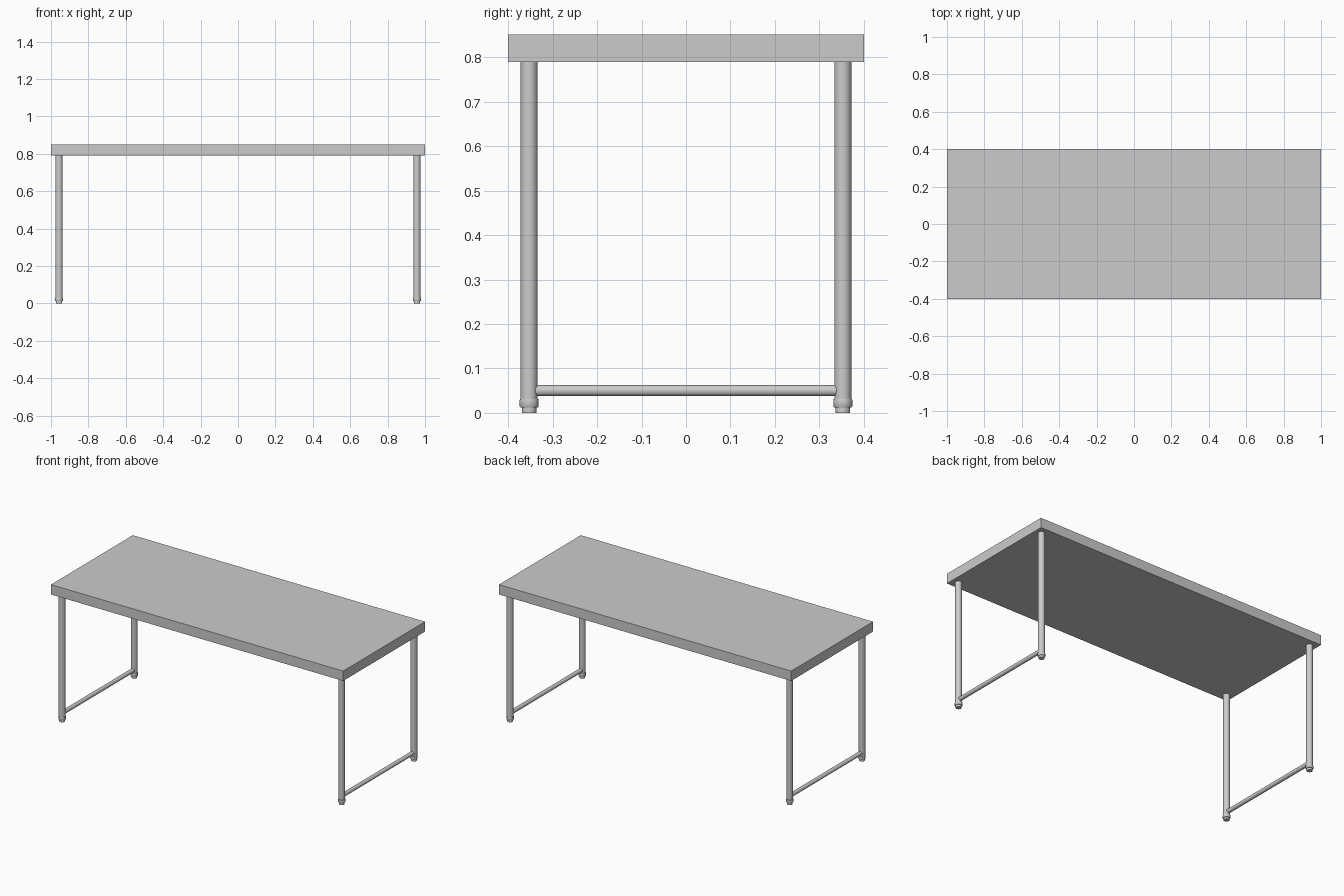
import bpy, bmesh, math
from mathutils import Matrix

if "Cube" in bpy.data.objects:
    bpy.data.objects.remove(bpy.data.objects["Cube"])

grey = bpy.data.materials.new("light grey metal")
grey.diffuse_color = (0.6, 0.6, 0.6, 1)
grey.use_nodes = True
grey.node_tree.nodes["Principled BSDF"].inputs["Base Color"].default_value = grey.diffuse_color

LEG_X, LEG_Y, LEG_R = 0.957, 0.353, 0.019
TOP_Z0, TOP_Z1 = 0.79, 0.851


def finish(name, bm, smooth=True):
    bmesh.ops.recalc_face_normals(bm, faces=bm.faces)
    me = bpy.data.meshes.new(name)
    bm.to_mesh(me)
    bm.free()
    me.materials.append(grey)
    ob = bpy.data.objects.new(name, me)
    bpy.context.collection.objects.link(ob)
    if smooth:
        bpy.ops.object.select_all(action='DESELECT')
        ob.select_set(True)
        bpy.context.view_layer.objects.active = ob
        bpy.ops.object.shade_smooth_by_angle(angle=math.radians(35))
    return ob


def lathe(name, profile, x, y, n=32):
    """Closed turned shape from (radius, z) points."""
    bm = bmesh.new()
    rings = [[bm.verts.new((x + r * math.cos(2 * math.pi * i / n),
                            y + r * math.sin(2 * math.pi * i / n), z))
              for i in range(n)] for r, z in profile]
    for a, b in zip(rings, rings[1:]):
        for i in range(n):
            j = (i + 1) % n
            bm.faces.new((a[i], a[j], b[j], b[i]))
    bm.faces.new(rings[0])
    bm.faces.new(rings[-1])
    return finish(name, bm)


# Tabletop slab
bm = bmesh.new()
bmesh.ops.create_cube(bm, size=1, matrix=Matrix.Translation((0, 0, (TOP_Z0 + TOP_Z1) / 2))
                      @ Matrix.Diagonal((2, 0.8, TOP_Z1 - TOP_Z0, 1)))
finish("tabletop", bm, smooth=False)

leg_profile = [(LEG_R, 0.02), (LEG_R, TOP_Z0 + 0.002)]
foot_profile = [(0.0165, 0), (0.0165, 0.012), (0.0195, 0.012), (0.0213, 0.015),
                (0.0213, 0.028), (0.0205, 0.031), (0.0185, 0.032)]

for sx, side in ((-1, "left"), (1, "right")):
    # Legs with stepped feet
    for sy, end in ((-1, "front"), (1, "back")):
        lathe(f"{end}_{side}_leg", leg_profile, sx * LEG_X, sy * LEG_Y)
        lathe(f"{end}_{side}_foot", foot_profile, sx * LEG_X, sy * LEG_Y)
    # Low stretcher joining the front and back legs
    bm = bmesh.new()
    bmesh.ops.create_cone(bm, cap_ends=True, segments=32, radius1=0.0125, radius2=0.0125,
                          depth=2 * LEG_Y,
                          matrix=Matrix.Translation((sx * LEG_X, 0, 0.05))
                          @ Matrix.Rotation(math.pi / 2, 4, 'X'))
    finish(f"{side}_stretcher", bm)
